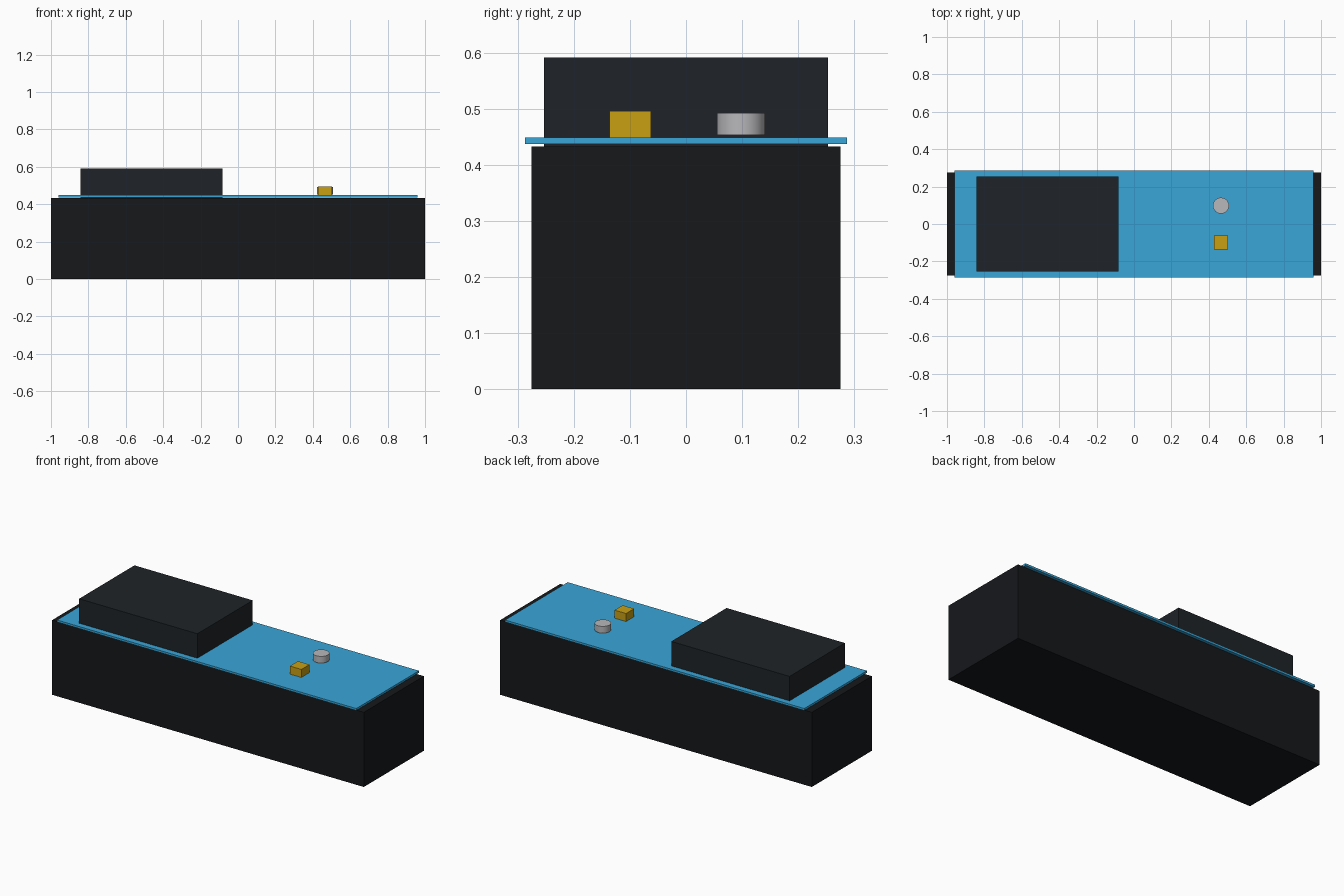
import bpy, math

if "Cube" in bpy.data.objects:
    bpy.data.objects.remove(bpy.data.objects["Cube"])


def paint(obj, color):
    mat = bpy.data.materials.new(obj.name + "_color")
    mat.diffuse_color = (*color, 1)
    mat.use_nodes = True
    mat.node_tree.nodes["Principled BSDF"].inputs["Base Color"].default_value = mat.diffuse_color
    obj.data.materials.append(mat)


def box(name, x, y, z, color):
    """Box from (min, max) ranges on each axis."""
    spans = (x, y, z)
    bpy.ops.mesh.primitive_cube_add(size=1, location=[(a + b) / 2 for a, b in spans])
    obj = bpy.context.object
    obj.name = name
    obj.scale = [b - a for a, b in spans]
    bpy.ops.object.transform_apply(location=False, rotation=False, scale=True)
    paint(obj, color)
    return obj


# Main cabinet
box("cabinet_body", (-1, 1), (-0.275, 0.275), (0, 0.433), (0.008, 0.009, 0.011))

# Thin blue panel floating just above the cabinet
box("top_panel", (-0.96, 0.96), (-0.287, 0.287), (0.437, 0.449), (0.042, 0.38, 0.69))

# Raised block passing through the panel
box("raised_block", (-0.842, -0.083), (-0.2535, 0.2535), (0.433, 0.591), (0.013, 0.017, 0.021))

# Square yellow button
box("square_button", (0.428, 0.502), (-0.136, -0.062), (0.447, 0.4955), (0.58, 0.35, 0.007))

# Round grey knob, slightly above the panel
bpy.ops.mesh.primitive_cylinder_add(vertices=32, radius=0.043, depth=0.039,
                                    location=(0.465, 0.098, 0.4725))
knob = bpy.context.object
knob.name = "round_knob"
bpy.ops.object.shade_smooth_by_angle(angle=math.radians(30))
paint(knob, (0.48, 0.48, 0.5))
